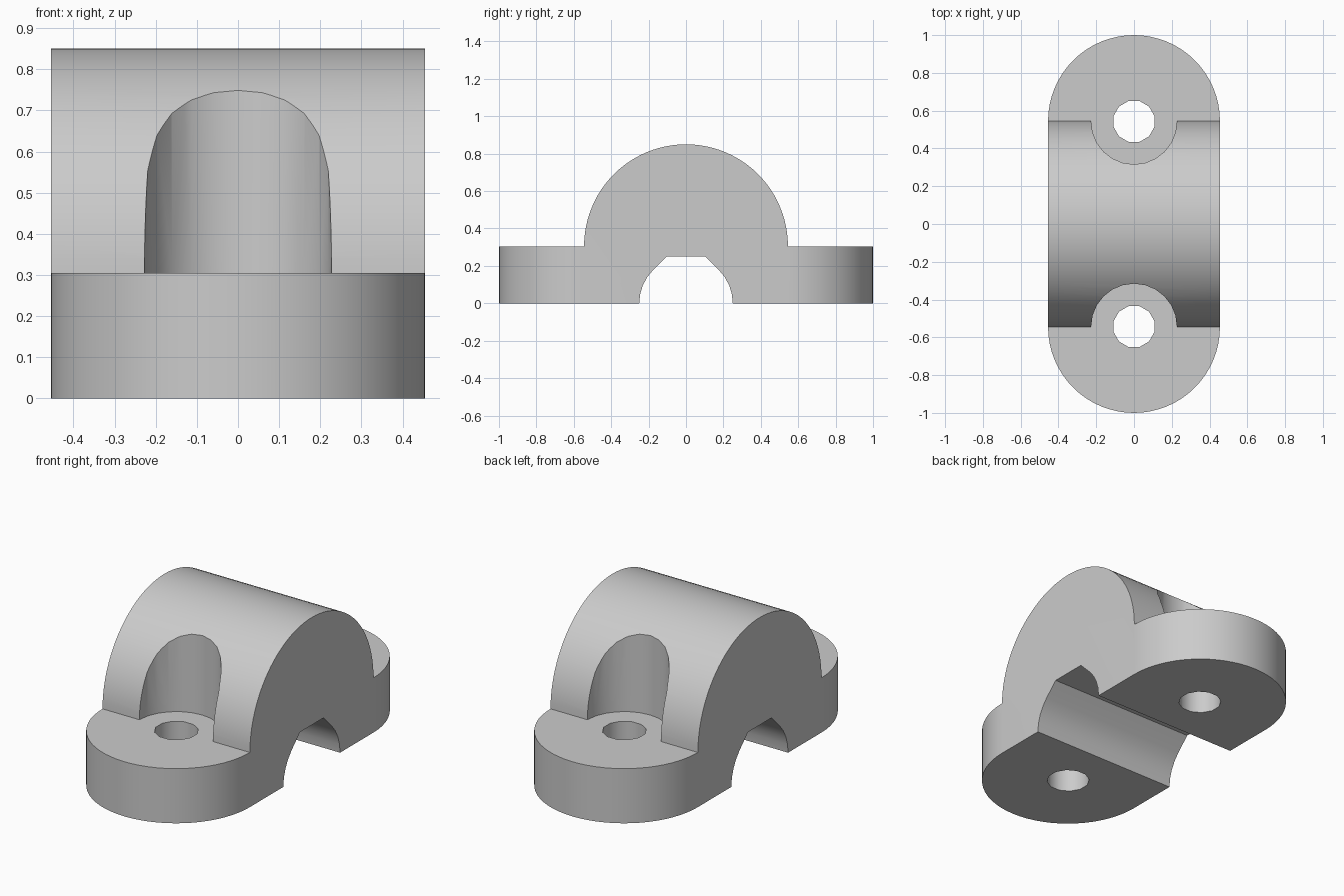
import bpy, bmesh, math
from mathutils import Vector

if "Cube" in bpy.data.objects:
    bpy.data.objects.remove(bpy.data.objects["Cube"], do_unlink=True)

HALF_W, END_Y, BASE_H = 0.455, 0.545, 0.305
GROOVE_R, GROOVE_TOP = 0.25, 0.25

grey = bpy.data.materials.new("grey")
grey.use_nodes = True
grey.diffuse_color = (0.6, 0.6, 0.6, 1)
grey.node_tree.nodes["Principled BSDF"].inputs["Base Color"].default_value = (0.6, 0.6, 0.6, 1)


def arc(cx, cy, r, start, end, n):
    """Points along an arc, angles in degrees."""
    angles = [math.radians(start + (end - start) * i / n) for i in range(n + 1)]
    return [(cx + r * math.cos(a), cy + r * math.sin(a)) for a in angles]


def prism(name, points, place, offset):
    """Extrude a 2D outline, placed in space by a function, along an offset."""
    bm = bmesh.new()
    face = bm.faces.new([bm.verts.new(place(p)) for p in points])
    new = bmesh.ops.extrude_face_region(bm, geom=[face])["geom"]
    verts = [v for v in new if isinstance(v, bmesh.types.BMVert)]
    bmesh.ops.translate(bm, verts=verts, vec=Vector(offset))
    bmesh.ops.recalc_face_normals(bm, faces=bm.faces)
    mesh = bpy.data.meshes.new(name)
    bm.to_mesh(mesh)
    bm.free()
    mesh.materials.append(grey)
    obj = bpy.data.objects.new(name, mesh)
    bpy.context.collection.objects.link(obj)
    return obj


def vertical(name, points, z0, z1):
    return prism(name, points, lambda p: (p[0], p[1], z0), (0, 0, z1 - z0))


def boolean(target, cutter, operation):
    mod = target.modifiers.new(cutter.name, "BOOLEAN")
    mod.operation, mod.solver, mod.object = operation, "EXACT", cutter
    bpy.context.view_layer.objects.active = target
    bpy.ops.object.modifier_apply(modifier=mod.name)
    bpy.data.objects.remove(cutter, do_unlink=True)


# Side profile: flanges, round saddle and a flat-topped groove below
flat_y = GROOVE_R * math.sqrt(2) - GROOVE_TOP
profile = [(-1.2, 0), (-1.2, BASE_H)]
profile += arc(0, BASE_H, END_Y, 180, 0, 48)
profile += [(1.2, BASE_H), (1.2, 0)]
profile += arc(0, 0, GROOVE_R, 0, 45, 4)
profile += [(flat_y, GROOVE_TOP), (-flat_y, GROOVE_TOP)]
profile += arc(0, 0, GROOVE_R, 135, 180, 4)
clamp = prism("saddle_clamp", profile, lambda p: (-0.6, p[0], p[1]), (1.2, 0, 0))

# Rounded plan outline
plan = arc(0, END_Y, HALF_W, 0, 180, 32) + arc(0, -END_Y, HALF_W, 180, 360, 32)
boolean(clamp, vertical("plan_outline", plan, -0.2, 1.2), "INTERSECT")

# Screw head recesses and screw holes at both ends
for side in (-1, 1):
    y = side * 0.543
    head = arc(0, y, 0.227, 0, 360, 24)[:-1]
    hole = arc(0, y, 0.112, 15, 375, 12)[:-1]
    boolean(clamp, vertical("head_recess", head, BASE_H, 1.2), "DIFFERENCE")
    boolean(clamp, vertical("screw_hole", hole, -0.2, 0.6), "DIFFERENCE")

bpy.ops.object.select_all(action="DESELECT")
clamp.select_set(True)
bpy.context.view_layer.objects.active = clamp
bpy.ops.object.shade_smooth_by_angle(angle=math.radians(31))
